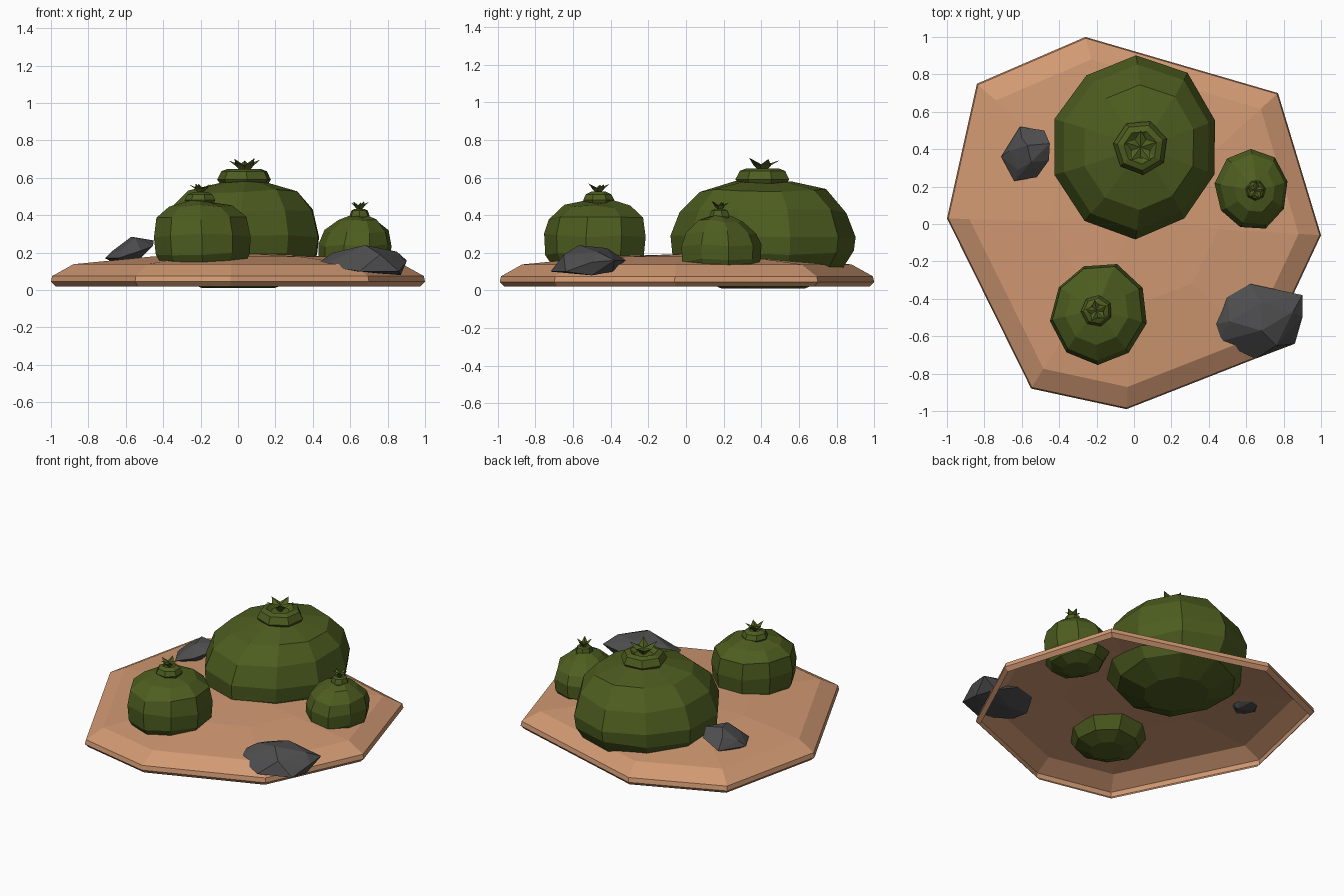
import bpy, bmesh, math, random
from mathutils import Vector

if "Cube" in bpy.data.objects:
    bpy.data.objects.remove(bpy.data.objects["Cube"])


def material(name, rgb):
    m = bpy.data.materials.new(name)
    m.diffuse_color = (*rgb, 1)
    m.use_nodes = True
    m.node_tree.nodes["Principled BSDF"].inputs["Base Color"].default_value = m.diffuse_color
    return m


SAND = material("sand", (0.64, 0.32, 0.17))
GREEN = material("green", (0.075, 0.11, 0.014))
STONE = material("stone", (0.075, 0.075, 0.078))


def finish(bm, name, mat):
    bmesh.ops.recalc_face_normals(bm, faces=bm.faces)
    me = bpy.data.meshes.new(name)
    bm.to_mesh(me)
    bm.free()
    me.materials.append(mat)
    ob = bpy.data.objects.new(name, me)
    bpy.context.collection.objects.link(ob)
    return ob


def bridge(bm, a, b):
    n = len(a)
    for i in range(n):
        j = (i + 1) % n
        bm.faces.new((a[i], a[j], b[j], b[i]))


def fan(bm, ring, tip):
    for i in range(len(ring)):
        bm.faces.new((ring[i], ring[(i + 1) % len(ring)], tip))


# Sand slab: low irregular octagonal mound, open underneath
OUTLINE = [(-0.26, 1.0), (0.77, 0.70), (1.0, -0.06), (0.70, -0.70),
           (-0.04, -0.99), (-0.55, -0.88), (-1.0, 0.03), (-0.84, 0.75)]
bm = bmesh.new()
prev = None
for s, z in [(0.975, 0.02), (1, 0.045), (0.993, 0.075), (0.88, 0.138), (0.45, 0.18)]:
    ring = [bm.verts.new((x * s, y * s, z)) for x, y in OUTLINE]
    if prev:
        bridge(bm, prev, ring)
    prev = ring
fan(bm, prev, bm.verts.new((0.05, 0.05, 0.195)))
finish(bm, "sand_slab", SAND)


def plant(name, center, neck, rx, ry, sides, profile, collar, leaf, turn, seed):
    """Faceted globe: profile is (radius factor, z); collar is (radius, z)."""
    rng = random.Random(seed)
    bm = bmesh.new()
    z0, z1 = profile[0][1], collar[0][1]
    prev = None
    wobble = [rng.uniform(0.96, 1.03) for _ in range(sides)]
    for k, (f, z) in enumerate(profile):
        t = max(0, (z - z0) / (z1 - z0)) ** 3
        cx = center[0] + (neck[0] - center[0]) * t
        cy = center[1] + (neck[1] - center[1]) * t
        ring = []
        for i in range(sides):
            a = turn + 2 * math.pi * i / sides
            r = f * wobble[i]
            dz = rng.uniform(-0.012, 0.012) if k else 0
            ring.append(bm.verts.new((cx + rx * r * math.cos(a), cy + ry * r * math.sin(a), z + dz)))
        if prev:
            bridge(bm, prev, ring)
        else:
            bm.faces.new(ring)
        prev = ring
    fan(bm, prev, bm.verts.new((*neck, z1 + 0.005)))
    finish(bm, name + "_body", GREEN)

    # Collar around the crown, dished in the middle
    bm = bmesh.new()
    prev = None
    for r, z in collar:
        ring = [bm.verts.new((neck[0] + r * math.cos(turn + i * math.tau / 7),
                              neck[1] + r * math.sin(turn + i * math.tau / 7), z)) for i in range(7)]
        if prev:
            bridge(bm, prev, ring)
        prev = ring
    bm.faces.new(prev)
    finish(bm, name + "_collar", GREEN)

    # Star of pointed leaves
    bm = bmesh.new()
    length, rise = leaf
    base = collar[-1][1] - 0.01
    for i in range(5):
        a = turn + i * math.tau / 5
        d, p = Vector((math.cos(a), math.sin(a), 0)), Vector((-math.sin(a), math.cos(a), 0))
        o = Vector((*neck, base))
        pts = [o, o + d * length * 0.45 + p * length * 0.35 + Vector((0, 0, rise * 0.55)),
               o + d * length * 0.45 - p * length * 0.35 + Vector((0, 0, rise * 0.55)),
               o + Vector((0, 0, rise * 0.55))]
        v = [bm.verts.new(q) for q in pts]
        tip = bm.verts.new(o + d * length + Vector((0, 0, rise * rng.uniform(0.85, 1))))
        for f in ((0, 1, 2), (1, 3, 2), (0, 3, 1), (0, 2, 3)):
            if f != (1, 3, 2):
                bm.faces.new([v[j] for j in f])
        for e in ((1, 2), (3, 1), (2, 3)):
            bm.faces.new((v[e[0]], v[e[1]], tip))
    finish(bm, name + "_leaves", GREEN)


plant("large_plant", (0.005, 0.41), (0.035, 0.41), 0.46, 0.485, 10,
      [(0.45, 0.01), (0.82, 0.08), (0.98, 0.2), (1.0, 0.29), (0.9, 0.42), (0.68, 0.53), (0.3, 0.575)],
      [(0.13, 0.565), (0.148, 0.59), (0.125, 0.635), (0.09, 0.648), (0.06, 0.625)], (0.09, 0.09), 0.31, 1)
plant("front_plant", (-0.185, -0.48), (-0.20, -0.465), 0.26, 0.275, 9,
      [(0.42, 0.065), (0.78, 0.10), (0.97, 0.19), (1.0, 0.29), (0.93, 0.38), (0.65, 0.445), (0.3, 0.47)],
      [(0.075, 0.46), (0.085, 0.48), (0.07, 0.51), (0.04, 0.525), (0.03, 0.515)], (0.06, 0.065), 0.5, 2)
plant("side_plant", (0.625, 0.185), (0.65, 0.18), 0.2, 0.22, 9,
      [(0.42, 0.06), (0.8, 0.09), (0.98, 0.16), (1.0, 0.235), (0.88, 0.31), (0.55, 0.365), (0.25, 0.39)],
      [(0.05, 0.38), (0.055, 0.395), (0.045, 0.425), (0.03, 0.432), (0.02, 0.425)], (0.05, 0.06), 0.2, 3)


# Rocks: convex hulls of a few corner points
def rock(name, pts):
    bm = bmesh.new()
    for p in pts:
        bm.verts.new(p)
    res = bmesh.ops.convex_hull(bm, input=bm.verts)
    bmesh.ops.delete(bm, geom=[v for v in res["geom_interior"] if isinstance(v, bmesh.types.BMVert)],
                     context='VERTS')
    finish(bm, name, STONE)


rock("large_rock", [(0.42, -0.54, 0.14), (0.5, -0.39, 0.16), (0.62, -0.32, 0.16), (0.9, -0.38, 0.16),
                    (0.9, -0.5, 0.15), (0.86, -0.64, 0.1), (0.65, -0.72, 0.1), (0.45, -0.63, 0.13),
                    (0.51, -0.52, 0.2), (0.68, -0.57, 0.24), (0.68, -0.42, 0.225), (0.85, -0.47, 0.205),
                    (0.76, -0.65, 0.19), (0.87, -0.5, 0.08), (0.6, -0.5, 0.1), (0.8, -0.39, 0.1)])
rock("small_rock", [(-0.71, 0.36, 0.17), (-0.61, 0.52, 0.17), (-0.48, 0.5, 0.22), (-0.45, 0.43, 0.265),
                    (-0.455, 0.34, 0.235), (-0.52, 0.25, 0.21), (-0.64, 0.23, 0.17), (-0.67, 0.39, 0.21),
                    (-0.57, 0.42, 0.285), (-0.55, 0.33, 0.28), (-0.60, 0.46, 0.24), (-0.62, 0.29, 0.22),
                    (-0.65, 0.38, 0.14), (-0.55, 0.35, 0.14)])
